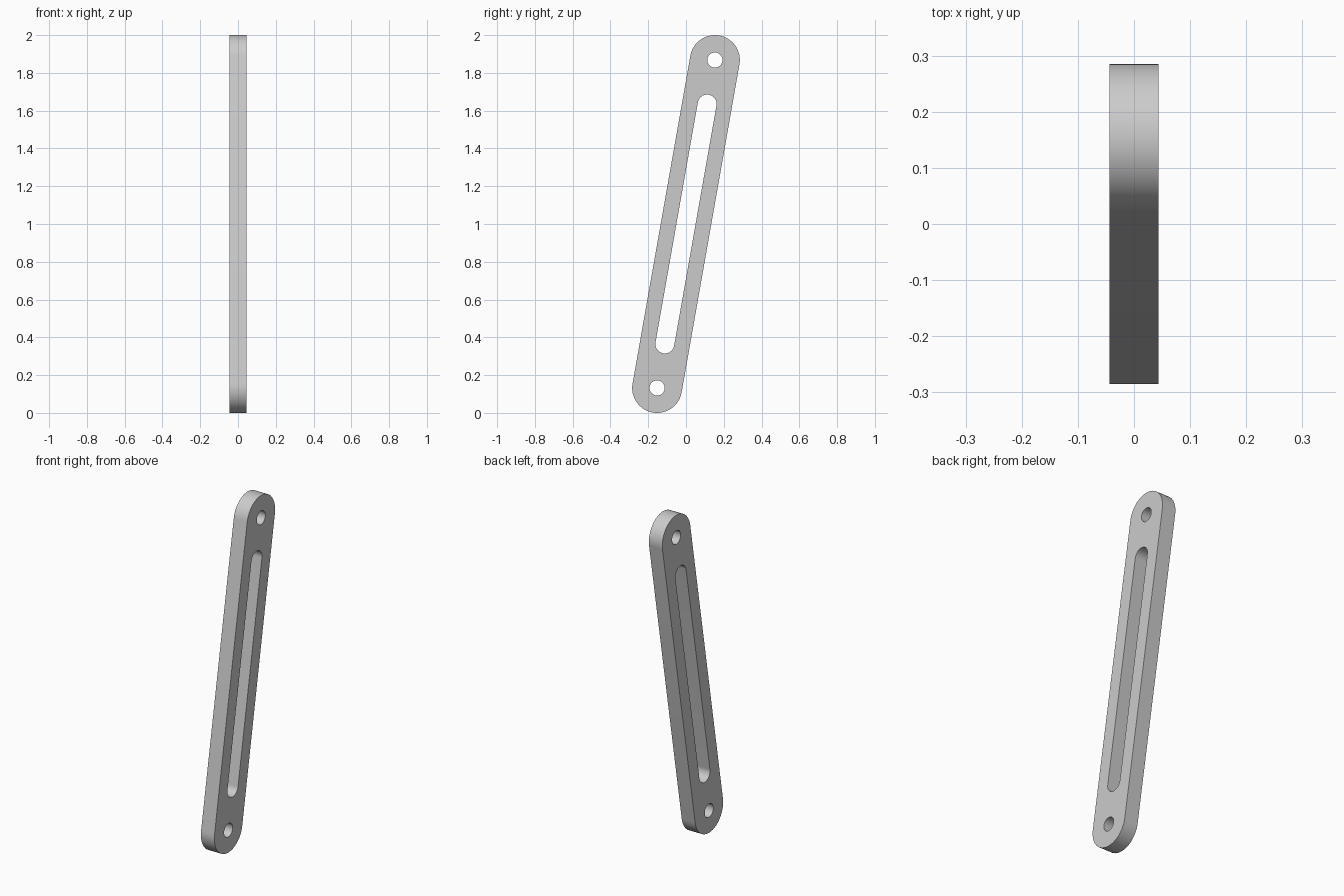
import bpy, bmesh
from math import sin, cos, pi, radians, atan2, hypot
from mathutils import Matrix

cube = bpy.data.objects.get("Cube")
if cube:
    bpy.data.objects.remove(cube, do_unlink=True)

THICK = 0.088
END_Y, END_Z = 0.153, 0.868          # pivot offsets from the bar's middle
TILT = atan2(END_Y, END_Z)
HALF = hypot(END_Y, END_Z)           # half distance between pivots
STEPS = 32

metal = bpy.data.materials.new("plain grey")
metal.use_nodes = True
grey = (0.6, 0.6, 0.6, 1)
metal.diffuse_color = grey
metal.node_tree.nodes["Principled BSDF"].inputs["Base Color"].default_value = grey


def capsule(half, radius):
    """Rounded slot outline along local y."""
    arc = [(radius * cos(pi * i / STEPS), radius * sin(pi * i / STEPS)) for i in range(STEPS + 1)]
    return [(x, y + half) for x, y in arc] + [(-x, -y - half) for x, y in arc]


def circle(centre, radius):
    return [(radius * cos(pi * i / STEPS), centre + radius * sin(pi * i / STEPS))
            for i in range(2 * STEPS)]


# Flat outline with a long slot and a pivot hole at each end, given thickness
curve = bpy.data.curves.new("link_outline", "CURVE")
curve.dimensions = "2D"
curve.fill_mode = "BOTH"
curve.extrude = THICK / 2
for outline in (capsule(HALF, 0.132), capsule(0.645, 0.05),
                circle(HALF, 0.04), circle(-HALF, 0.04)):
    spline = curve.splines.new("POLY")
    spline.points.add(len(outline) - 1)
    for point, (x, y) in zip(spline.points, outline):
        point.co = (x, y, 0, 1)
    spline.use_cyclic_u = True

outline_obj = bpy.data.objects.new("link_outline", curve)
bpy.context.collection.objects.link(outline_obj)
bpy.context.view_layer.update()
mesh = bpy.data.meshes.new_from_object(
    outline_obj.evaluated_get(bpy.context.evaluated_depsgraph_get()))
bpy.data.objects.remove(outline_obj, do_unlink=True)

# Weld the caps to the rim, then stand the bar up leaning towards the back
stand = Matrix(((0, 0, 1, 0), (1, 0, 0, 0), (0, 1, 0, 1), (0, 0, 0, 1)))
bm = bmesh.new()
bm.from_mesh(mesh)
bmesh.ops.remove_doubles(bm, verts=bm.verts, dist=0.0001)
bmesh.ops.recalc_face_normals(bm, faces=bm.faces)
bm.transform(stand @ Matrix.Rotation(-TILT, 4, "Z"))
bm.to_mesh(mesh)
bm.free()

mesh.name = "slotted_link_bar"
mesh.materials.clear()
mesh.materials.append(metal)
bar = bpy.data.objects.new("slotted_link_bar", mesh)
bpy.context.collection.objects.link(bar)
bpy.ops.object.select_all(action="DESELECT")
bar.select_set(True)
bpy.context.view_layer.objects.active = bar
bpy.ops.object.shade_smooth_by_angle(angle=radians(30))
